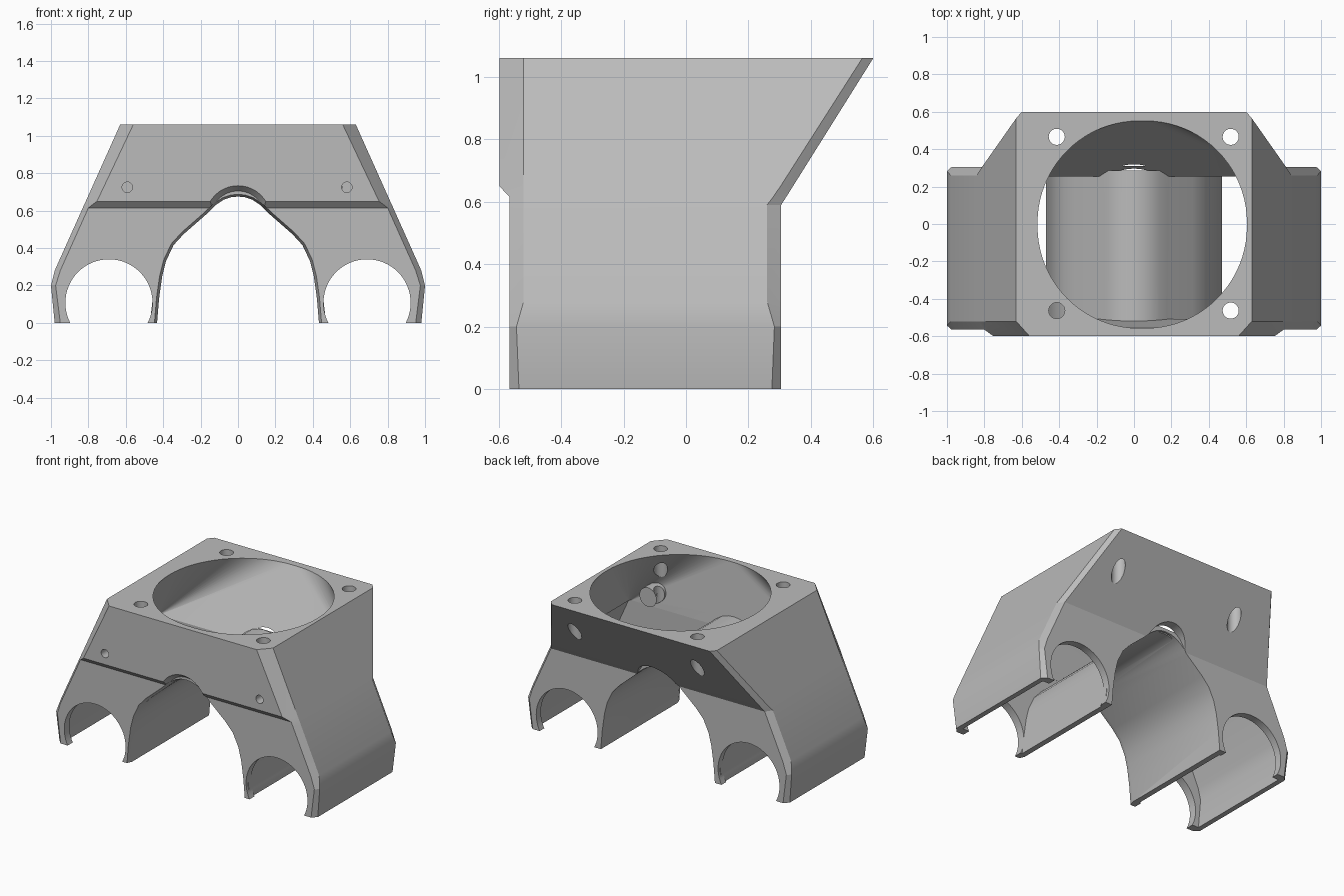
import bpy, bmesh, math
from mathutils import Matrix, Vector

if "Cube" in bpy.data.objects:
    bpy.data.objects.remove(bpy.data.objects["Cube"], do_unlink=True)

grey = bpy.data.materials.new("Plain grey plastic")
grey.use_nodes = True
grey.diffuse_color = (0.5, 0.5, 0.5, 1)
grey.node_tree.nodes["Principled BSDF"].inputs["Base Color"].default_value = (0.5, 0.5, 0.5, 1)


def finish(name, bm):
    bmesh.ops.recalc_face_normals(bm, faces=bm.faces)
    mesh = bpy.data.meshes.new(name)
    bm.to_mesh(mesh)
    bm.free()
    mesh.materials.append(grey)
    obj = bpy.data.objects.new(name, mesh)
    bpy.context.collection.objects.link(obj)
    return obj


def loft(name, rings):
    bm = bmesh.new()
    loops = [[bm.verts.new(p) for p in ring] for ring in rings]
    for a, b in zip(loops, loops[1:]):
        for i in range(len(a)):
            j = (i + 1) % len(a)
            bm.faces.new((a[i], a[j], b[j], b[i]))
    bm.faces.new(loops[0])
    bm.faces.new(loops[-1])
    return finish(name, bm)


def cylinder(name, start, end, r1, r2=None, sides=48):
    start, end = Vector(start), Vector(end)
    axis = end - start
    bm = bmesh.new()
    turn = axis.to_track_quat('Z', 'Y').to_matrix().to_4x4()
    bmesh.ops.create_cone(bm, cap_ends=True, segments=sides, radius1=r1,
                          radius2=r1 if r2 is None else r2, depth=axis.length,
                          matrix=Matrix.Translation((start + end) / 2) @ turn)
    return finish(name, bm)


def combine(target, other, operation='DIFFERENCE'):
    mod = target.modifiers.new("Join", 'BOOLEAN')
    mod.operation, mod.solver, mod.object = operation, 'EXACT', other
    bpy.context.view_layer.update()
    result = bpy.data.meshes.new_from_object(
        target.evaluated_get(bpy.context.evaluated_depsgraph_get()))
    target.modifiers.clear()
    target.data = result
    bpy.data.objects.remove(other, do_unlink=True)


# Outer body: height, half width, front y, back y, front chamfer x/y, back chamfer x/y
def body_ring(z, hx, y0, y1, fx, fy, bx, by):
    right = [(hx - fx, y0, z), (hx, y0 + fy, z), (hx, y1 - by, z), (hx - bx, y1, z)]
    return right + [(-x, y, h) for x, y, h in reversed(right)]


duct = loft("fan_duct", [body_ring(*r) for r in (
    (0, .98, -.565, .305, .03, .03, .03, .03),
    (.2, 1, -.565, .305, .025, .022, .025, .022),
    (.28, .98, -.565, .305, .03, .045, .03, .045),
    (.59, .841, -.565, .305, .03, .045, .03, .045),
    (.615, .83, -.565, .321, .03, .045, .03, .042),
    (.65, .814, -.598, .343, .06, .078, .03, .04),
    (1.06, .63, -.598, .6, .07, .078, .03, .035))])


# Leg cavity
def box_ring(z, hx, y0=-.51, y1=.255):
    return [(-hx, y0, z), (hx, y0, z), (hx, y1, z), (-hx, y1, z)]


combine(duct, loft("leg_cavity", [box_ring(*r) for r in (
    (-.05, .941), (.2, .963), (.28, .943), (.62, .79))]))

# Funnel from the round fan opening to the rectangular cavity
bm = bmesh.new()
for p in box_ring(.61, .786, -.508, .253):
    bm.verts.new(p)
for i in range(80):
    a = math.tau * i / 80
    bm.verts.new((.045 + .555 * math.cos(a), .558 * math.sin(a), 1.07))
bmesh.ops.convex_hull(bm, input=bm.verts)
combine(duct, finish("funnel", bm))

# Round outlets through the end walls of both legs
for side in (-1, 1):
    combine(duct, cylinder("outlet", (side * .69, -.8, .107), (side * .69, .8, .107), .233, sides=64))

# Central arch: wall is added, then the tunnel is cut
HALF = [(.437, 0), (.422, .13), (.405, .25), (.385, .33), (.345, .415), (.29, .475),
        (.17, .58), (.115, .633), (.075, .659), (.035, .672)]
ARCH = [Vector(p) for p in HALF] + [Vector((0, .675))] + [Vector((-x, z)) for x, z in reversed(HALF)]


def arch_ring(y, grow, drop=0.0):
    pts = []
    for i, p in enumerate(ARCH):
        t = (ARCH[min(i + 1, len(ARCH) - 1)] - ARCH[max(i - 1, 0)]).normalized()
        q = p + Vector((t.y, -t.x)) * grow
        low = i in (0, len(ARCH) - 1)
        pts.append((q.x, y, -drop if low else q.y))
    return pts


combine(duct, loft("arch_wall", [arch_ring(y, .034) for y in (-.545, .285)]), 'UNION')

# Stepped reliefs around the arch mouths
combine(duct, cylinder("front_relief", (0, -.61, .56), (0, -.56, .56), .182, .145, 64))
combine(duct, cylinder("back_relief", (0, .7, .56), (0, .31, .56), .15, sides=64))
combine(duct, loft("tunnel", [arch_ring(y, g, .05) for y, g in (
    (-.7, .014), (-.565, .014), (-.53, 0), (.7, 0))]))

# Inner bosses with small blind screw holes in the front
for x in (-.592, .582):
    combine(duct, cylinder("boss", (x, -.55, .725), (x, -.42, .725), .065), 'UNION')
    combine(duct, cylinder("front_hole", (x, -.7, .725), (x, -.48, .725), .028, sides=32))

# Four fan mounting holes
for x in (-.413, .517):
    for y in (-.463, .466):
        combine(duct, cylinder("mount_hole", (x, y, .64), (x, y, 1.2), .043, sides=32))

bpy.ops.object.select_all(action='DESELECT')
duct.select_set(True)
bpy.context.view_layer.objects.active = duct
bpy.ops.object.shade_smooth_by_angle(angle=math.radians(22))
